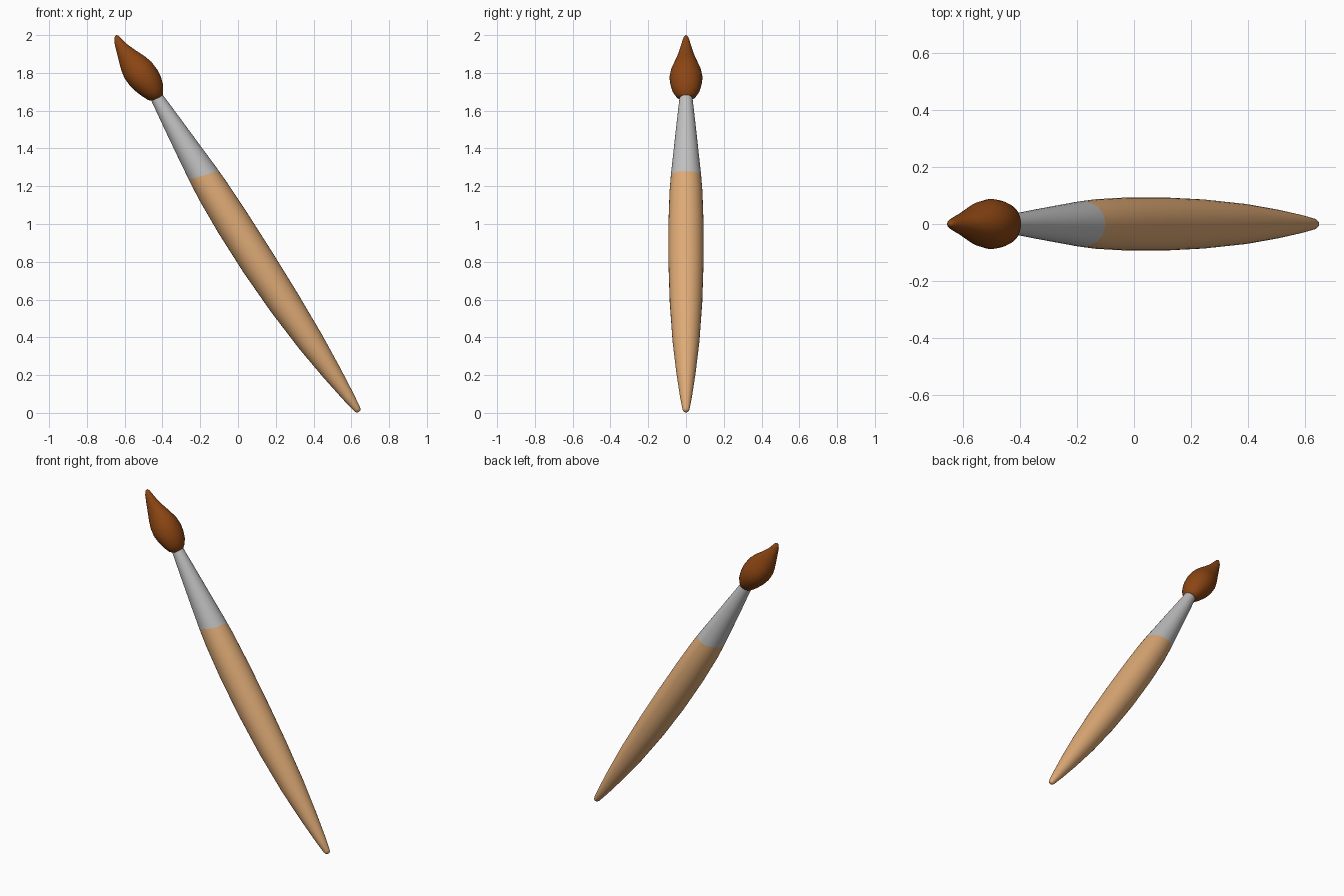
import bpy, bmesh, math
from mathutils import Vector

if "Cube" in bpy.data.objects:
    bpy.data.objects.remove(bpy.data.objects["Cube"])

SIDES = 32
UP_Y = Vector((0, 1, 0))


def material(name, rgb):
    m = bpy.data.materials.new(name)
    m.diffuse_color = (*rgb, 1)
    m.use_nodes = True
    m.node_tree.nodes["Principled BSDF"].inputs["Base Color"].default_value = m.diffuse_color
    return m


def loft(sections):
    """Closed skin over elliptical rings given as (centre, half-axis u, half-axis v)."""
    bm = bmesh.new()
    rings = []
    for c, u, v in sections:
        rings.append([bm.verts.new(c + u * math.cos(a) + v * math.sin(a))
                      for a in (2 * math.pi * i / SIDES for i in range(SIDES))])
    for r0, r1 in zip(rings, rings[1:]):
        for i in range(SIDES):
            j = (i + 1) % SIDES
            bm.faces.new((r0[i], r0[j], r1[j], r1[i]))
    bm.faces.new(rings[0][::-1])
    bm.faces.new(rings[-1])
    bmesh.ops.recalc_face_normals(bm, faces=bm.faces[:])
    return bm


def finish(bm, name, mat):
    mesh = bpy.data.meshes.new(name)
    bm.to_mesh(mesh)
    bm.free()
    mesh.materials.append(mat)
    ob = bpy.data.objects.new(name, mesh)
    bpy.context.collection.objects.link(ob)
    bpy.ops.object.select_all(action='DESELECT')
    ob.select_set(True)
    bpy.context.view_layer.objects.active = ob
    bpy.ops.object.shade_smooth_by_angle(angle=math.radians(50))
    return ob


wood = material("light wood", (0.73, 0.402, 0.181))
metal = material("silver metal", (0.527, 0.527, 0.527))
hair = material("brown bristle", (0.258, 0.0595, 0.0065))

# Slightly bowed, tapered shaft running along the leaning axis
start, end = Vector((0.64, 0, 0.006)), Vector((-0.43, 0, 1.67))
length = (end - start).length
axis = (end - start) / length
side = Vector((axis.z, 0, -axis.x))
profile = [(0, 0.006), (0.005, 0.014), (0.018, 0.019), (0.1, 0.032),
           (0.25, 0.051), (0.45, 0.071), (0.7, 0.086), (0.95, 0.093),
           (1.2, 0.093), (1.4, 0.087), (1.5, 0.08), (1.65, 0.066),
           (1.82, 0.05), (length, 0.034)]


def shaft():
    return loft([(start + axis * s - side * 0.022 * math.sin(math.pi * s / length),
                  side * r, UP_Y * r) for s, r in profile])


# Handle and ferrule: the shaft divided by a tilted plane
cut_point, cut_normal = Vector((-0.18, 0, 1.258)), Vector((-0.27, 0, 0.963))
for name, mat, is_handle in (("handle", wood, True), ("ferrule", metal, False)):
    bm = shaft()
    bmesh.ops.bisect_plane(bm, geom=bm.verts[:] + bm.edges[:] + bm.faces[:],
                           plane_co=cut_point, plane_no=cut_normal,
                           clear_outer=is_handle, clear_inner=not is_handle)
    finish(bm, name, mat)

# Bristle tuft: left x, left z, right x, right z, half width in y
tuft = [(-0.455, 1.652, -0.400, 1.675, 0.032),
        (-0.475, 1.656, -0.396, 1.695, 0.052),
        (-0.508, 1.677, -0.396, 1.735, 0.072),
        (-0.545, 1.705, -0.408, 1.778, 0.083),
        (-0.575, 1.735, -0.428, 1.818, 0.088),
        (-0.602, 1.775, -0.458, 1.858, 0.079),
        (-0.618, 1.815, -0.495, 1.889, 0.062),
        (-0.632, 1.867, -0.540, 1.918, 0.044),
        (-0.645, 1.920, -0.585, 1.950, 0.030),
        (-0.655, 1.963, -0.618, 1.982, 0.018),
        (-0.655, 1.986, -0.632, 1.996, 0.011),
        (-0.649, 1.998, -0.643, 2.000, 0.003)]
sections = []
for lx, lz, rx, rz, w in tuft:
    left, right = Vector((lx, 0, lz)), Vector((rx, 0, rz))
    sections.append(((left + right) / 2, (right - left) / 2, UP_Y * w))
finish(loft(sections), "bristles", hair)
